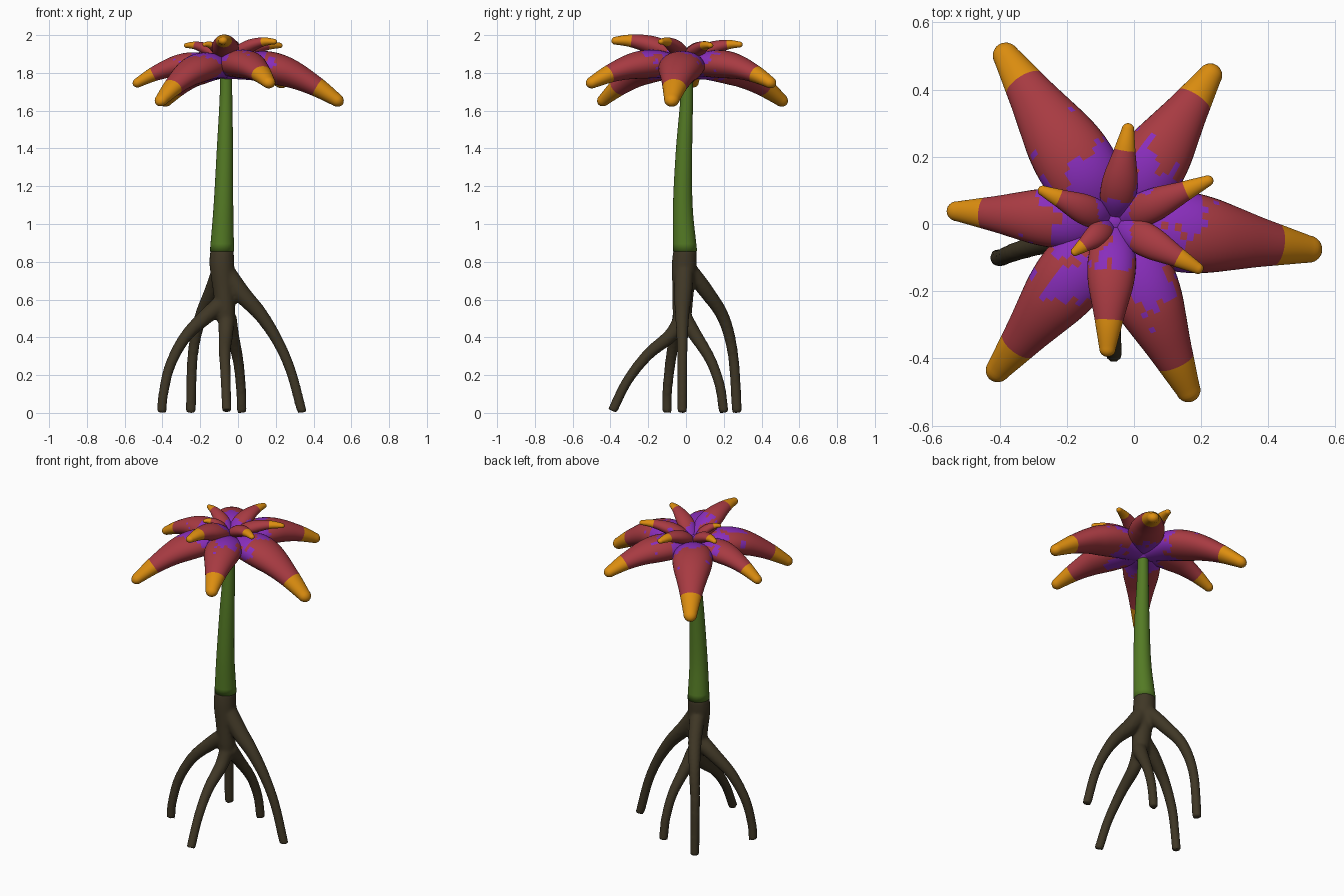
import bpy, bmesh, math
from mathutils import Vector, noise

if "Cube" in bpy.data.objects:
    bpy.data.objects.remove(bpy.data.objects["Cube"])


def material(name, rgb):
    m = bpy.data.materials.new(name)
    m.diffuse_color = (*rgb, 1)
    m.use_nodes = True
    m.node_tree.nodes["Principled BSDF"].inputs["Base Color"].default_value = m.diffuse_color
    return m


RED = material("petal red", (0.39, 0.043, 0.054))
ORANGE = material("tip orange", (0.72, 0.27, 0.005))
PURPLE = material("heart purple", (0.25, 0.027, 0.50))
GREEN = material("stem green", (0.088, 0.195, 0.018))
BROWN = material("root brown", (0.050, 0.038, 0.019))


def spline(pts, t):
    """Catmull-Rom through equally spaced control tuples, t in 0..1."""
    f = t * (len(pts) - 1)
    i = min(int(f), len(pts) - 2)
    u = f - i
    p1, p2 = pts[i], pts[i + 1]
    p0 = pts[i - 1] if i else [2 * a - b for a, b in zip(p1, p2)]
    p3 = pts[i + 2] if i + 2 < len(pts) else [2 * b - a for a, b in zip(p1, p2)]
    return [0.5 * (2 * b + (c - a) * u + (2 * a - 5 * b + 4 * c - d) * u * u
                   + (3 * b - a - 3 * c + d) * u ** 3)
            for a, b, c, d in zip(p0, p1, p2, p3)]


def sweep(bm, path, ts, size, side, sides, paint=None):
    """Sweep an ellipse along a path; size(t) gives the two radii."""
    rings = []
    for t in ts:
        c = Vector(spline(path, t)[:3])
        a, b = max(t - 0.01, 0), min(t + 0.01, 1)
        tan = (Vector(spline(path, b)[:3]) - Vector(spline(path, a)[:3])).normalized()
        up = tan.cross(side).normalized()
        w, h = size(t)
        rings.append([bm.verts.new(c + side * w * math.cos(k * math.tau / sides)
                                   + up * h * math.sin(k * math.tau / sides))
                      for k in range(sides)])
    for i in range(len(ts) - 1):
        for k in range(sides):
            n = (k + 1) % sides
            f = bm.faces.new((rings[i][k], rings[i][n], rings[i + 1][n], rings[i + 1][k]))
            if paint:
                f.material_index = paint((ts[i] + ts[i + 1]) / 2,
                                         math.sin((k + 0.5) * math.tau / sides),
                                         f.calc_center_median())
    bm.faces.new(rings[0])
    end = bm.faces.new(rings[-1])
    if paint:
        end.material_index = 1


def finish(bm, name, mats):
    bmesh.ops.recalc_face_normals(bm, faces=bm.faces)
    me = bpy.data.meshes.new(name)
    bm.to_mesh(me)
    bm.free()
    for m in mats:
        me.materials.append(m)
    me.shade_smooth()
    ob = bpy.data.objects.new(name, me)
    bpy.context.collection.objects.link(ob)
    return ob


def round_tube(bm, path, sides=16, n=24):
    d = Vector((path[-1][0] - path[0][0], path[-1][1] - path[0][1], 0))
    side = Vector((-d.y, d.x, 0)).normalized()
    sweep(bm, path, [i / n for i in range(n + 1)],
          lambda t: (spline(path, t)[3],) * 2, side, sides)


# Stilt roots: x, y, z, radius along each, fused with the trunk
ROOTS = [
    [(-.085, -.005, .862, .063), (-.085, -.01, .78, .066), (-.075, -.015, .65, .058),
     (-.065, -.02, .52, .05), (-.06, -.02, .44, .035)],
    [(-.06, -.01, .74, .05), (.02, -.015, .63, .048), (.12, -.02, .52, .038),
     (.21, -.02, .38, .03), (.28, -.02, .22, .027), (.34, -.02, 0, .026)],
    [(-.08, -.02, .58, .05), (-.17, -.03, .51, .042), (-.28, -.06, .40, .032),
     (-.36, -.085, .25, .028), (-.395, -.1, .1, .026), (-.405, -.1, 0, .026)],
    [(-.1, .03, .74, .045), (-.14, .11, .64, .04), (-.2, .2, .5, .033),
     (-.24, .25, .3, .028), (-.25, .27, 0, .027)],
    [(-.06, -.02, .5, .045), (-.065, -.08, .41, .038), (-.07, -.2, .31, .031),
     (-.065, -.31, .17, .027), (-.06, -.39, .01, .026)],
    [(-.05, -.01, .5, .045), (-.03, .05, .41, .036), (0, .13, .28, .029),
     (.015, .18, .14, .027), (.02, .2, 0, .026)],
]
bm = bmesh.new()
for r in ROOTS:
    round_tube(bm, r)
for v in bm.verts:
    v.co.z = max(v.co.z, 0)
roots = finish(bm, "stilt_roots", [BROWN])
mod = roots.modifiers.new("fuse", 'REMESH')
mod.mode = 'VOXEL'
mod.voxel_size = 0.01
mod.use_smooth_shade = True
mod = roots.modifiers.new("soften", 'SMOOTH')
mod.factor = 0.5
mod.iterations = 4

# Stem
bm = bmesh.new()
round_tube(bm, [(-.085, -.005, .855, .064), (-.077, -.017, 1.1, .052),
                (-.069, -.010, 1.4, .043), (-.064, .003, 1.65, .034),
                (-.062, .006, 1.82, .031)], 24)
finish(bm, "stem", [GREEN])

# Flower heart
bm = bmesh.new()
bmesh.ops.create_uvsphere(bm, u_segments=24, v_segments=14, radius=0.065)
bmesh.ops.translate(bm, verts=bm.verts, vec=(-.06, .005, 1.825))
finish(bm, "flower_heart", [PURPLE])

# Petals
WIDTH = [(.42,), (.76,), (.96,), (1.0,), (.93,), (.78,), (.62,), (.48,), (.34,)]
TS = [0.94 * i / 36 for i in range(37)] + \
     [0.94 + 0.06 * math.sin(a * math.pi / 12) for a in range(1, 6)] + [0.9995]


def petal(name, tip, heights, half, tip_start, heart):
    base = Vector((-.06, .005, 0))
    d = Vector((tip[0], tip[1], 0)) - base
    side = Vector((-d.y, d.x, 0)).normalized()
    n = len(heights) - 1
    path = [(base.x + d.x * i / n, base.y + d.y * i / n, z) for i, z in enumerate(heights)]

    def size(t):
        w = spline(WIDTH, min(t / 0.94, 1))[0] * half
        if t > 0.94:
            w *= math.sqrt(max(1 - ((t - 0.94) / 0.06) ** 2, 0.0001))
        return w, w * (0.60 + 0.28 * t)

    def paint(t, up, p):
        if t > tip_start:
            return 1
        edge = heart + 0.28 * noise.noise(p * 14) + 0.1 * noise.noise(p * 35)
        return 2 if t < edge - (0 if up > 0 else 0.12) else 0

    bm = bmesh.new()
    sweep(bm, path, TS, size, side, 32, paint)
    finish(bm, name, [RED, ORANGE, PURPLE])


LOW = (1.80, 1.835, 1.808, 1.735, 1.635)
HIGH = (1.81, 1.845, 1.84, 1.80, 1.735)
OUTER = [((-.40, .53), LOW, .117), ((.245, .47), HIGH, .105), ((.555, -.08), LOW, .120),
         ((.175, -.525), HIGH, .108), ((-.425, -.46), LOW, .108), ((-.555, .04), HIGH, .088)]
for i, (tip, hs, half) in enumerate(OUTER):
    petal(f"outer_petal_{i + 1}", tip, hs, half, 0.79, 0.38)

INNER = [((-.015, .30), 1.95, .054), ((.235, .135), 1.945, .050), ((.205, -.14), 1.965, .050),
         ((-.08, -.395), 1.97, .072), ((-.185, -.09), 1.95, .036), ((-.285, .105), 1.945, .045)]
for i, (tip, z, half) in enumerate(INNER):
    rise = z - 1.84
    hs = [1.84 + rise * k for k in (0, .55, .85, 1.0, 1.0)]
    petal(f"inner_petal_{i + 1}", tip, hs, half, 0.72, 0.25)
